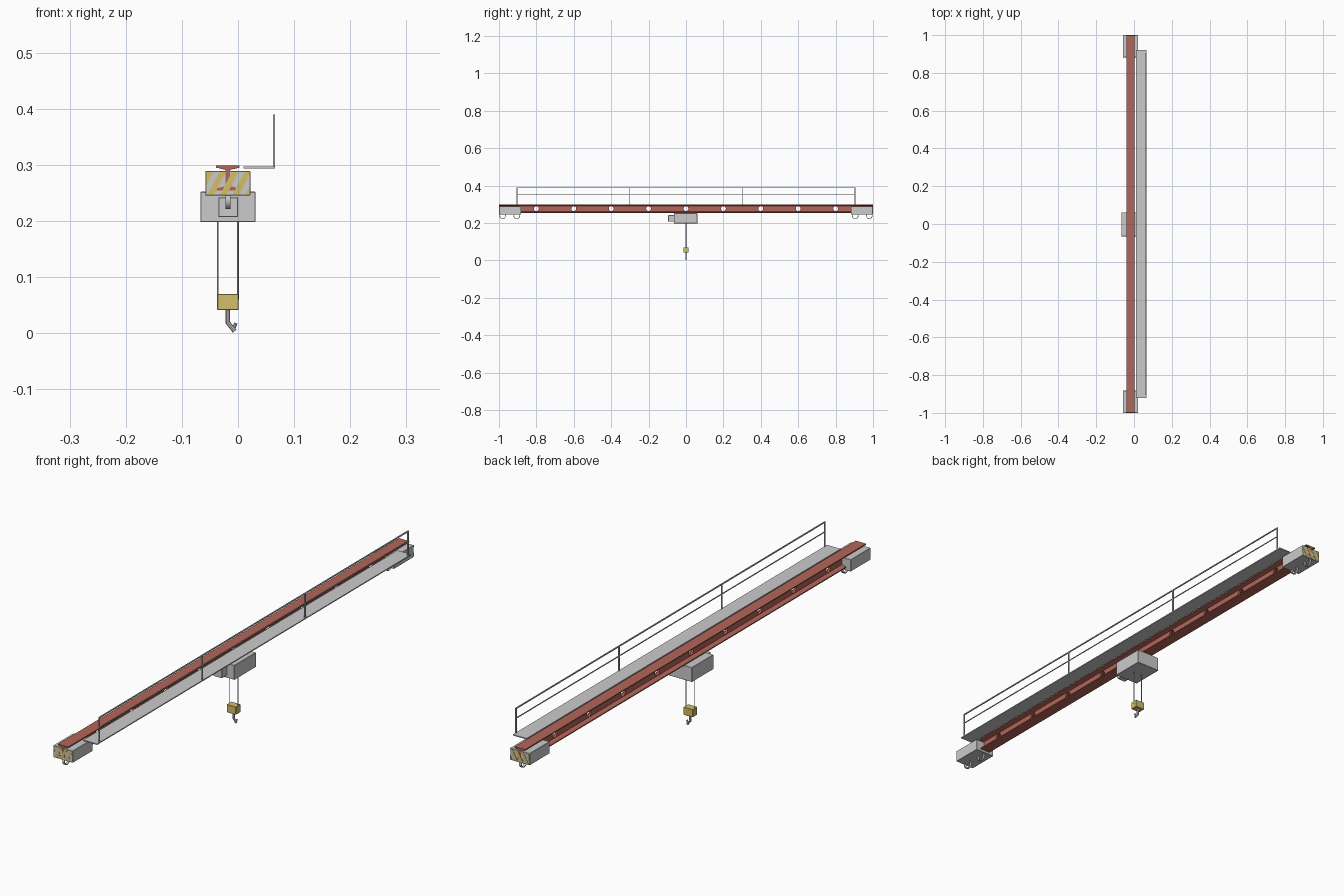
import bpy, bmesh, math
from mathutils import Vector, Matrix

if "Cube" in bpy.data.objects:
    bpy.data.objects.remove(bpy.data.objects["Cube"])


def material(name, rgb):
    m = bpy.data.materials.new(name)
    m.diffuse_color = (*rgb, 1)
    m.use_nodes = True
    m.node_tree.nodes["Principled BSDF"].inputs["Base Color"].default_value = m.diffuse_color
    return m


RED = material("girder_red", (0.45, 0.13, 0.10))
YELLOW = material("safety_yellow", (0.65, 0.52, 0.14))
CX = -0.018  # x of girder centre line


def finish(name, bm, mat=None):
    bmesh.ops.recalc_face_normals(bm, faces=bm.faces)
    me = bpy.data.meshes.new(name)
    bm.to_mesh(me)
    bm.free()
    ob = bpy.data.objects.new(name, me)
    bpy.context.collection.objects.link(ob)
    if mat:
        me.materials.append(mat)
    return ob


def box(name, x, y, z, mat=None, bevel=0):
    bm = bmesh.new()
    bmesh.ops.create_cube(bm, size=1)
    for v in bm.verts:
        for i, (lo, hi) in enumerate((x, y, z)):
            v.co[i] = lo if v.co[i] < 0 else hi
    if bevel:
        bmesh.ops.bevel(bm, geom=bm.edges[:], offset=bevel, segments=1, affect='EDGES')
    return finish(name, bm, mat)


def bar(name, a, b, r, sides=8, mat=None):
    a, b = Vector(a), Vector(b)
    d = b - a
    m = Matrix.Translation((a + b) / 2) @ d.to_track_quat('Z', 'Y').to_matrix().to_4x4()
    bm = bmesh.new()
    bmesh.ops.create_cone(bm, cap_ends=True, segments=sides, radius1=r, radius2=r,
                          depth=d.length, matrix=m)
    return finish(name, bm, mat)


def extrude_y(name, pts, y0, y1, mat=None, clip=None):
    bm = bmesh.new()
    face = bm.faces.new([bm.verts.new((x, y0, z)) for x, z in pts])
    new = bmesh.ops.extrude_face_region(bm, geom=[face])["geom"]
    bmesh.ops.translate(bm, verts=[g for g in new if isinstance(g, bmesh.types.BMVert)],
                        vec=(0, y1 - y0, 0))
    for px, nx in clip or ():
        cut = bmesh.ops.bisect_plane(bm, geom=bm.verts[:] + bm.edges[:] + bm.faces[:],
                                     plane_co=(px, 0, 0), plane_no=(nx, 0, 0), clear_outer=True)
        bmesh.ops.holes_fill(bm, edges=[e for e in bm.edges if e.is_boundary])
    return finish(name, bm, mat)


def smooth(ob):
    bpy.ops.object.select_all(action='DESELECT')
    ob.select_set(True)
    bpy.context.view_layer.objects.active = ob
    bpy.ops.object.shade_smooth_by_angle(angle=math.radians(40))


# I-beam girder with slightly tapered flanges
half = [(0.021, 0.299), (0.021, 0.295), (0.004, 0.291),
        (0.004, 0.262), (0.021, 0.258), (0.021, 0.254)]
profile = [(CX + x, z) for x, z in half] + [(CX - x, z) for x, z in reversed(half)]
girder = extrude_y("girder", profile, -0.999, 0.999, RED)

# round lightening holes through the web
bm = bmesh.new()
for i in range(-4, 5):
    m = Matrix.Translation((CX, i * 0.2, 0.2765)) @ Matrix.Rotation(math.pi / 2, 4, 'Y')
    bmesh.ops.create_cone(bm, cap_ends=True, segments=20, radius1=0.013, radius2=0.013,
                          depth=0.03, matrix=m)
cutter = finish("hole_cutter", bm)
cutter.hide_render = True
cutter.hide_set(True)
mod = girder.modifiers.new("holes", 'BOOLEAN')
mod.operation = 'DIFFERENCE'
mod.solver = 'EXACT'
mod.object = cutter
bpy.context.view_layer.objects.active = girder
bpy.ops.object.modifier_apply(modifier="holes")
bpy.data.objects.remove(cutter)

# end trucks with hazard stripes and hollow wheels
X0, X1, Z0, Z1 = -0.058, 0.022, 0.245, 0.289
for side, s in (("front", -1), ("back", 1)):
    box(f"end_truck_{side}", (X0, X1), sorted((s * 0.882, s * 0.999)), (Z0, Z1), bevel=0.001)
    for i in range(-1, 4):
        x = X0 + 0.003 + i * 0.0225
        w, slant = 0.012, 0.022
        extrude_y(f"hazard_stripe_{side}_{i + 2}",
                  [(x, Z0 + .001), (x + w, Z0 + .001), (x + w + slant, Z1 - .001), (x + slant, Z1 - .001)],
                  s * 0.998, s * 1.0, YELLOW, clip=[(X0 + .001, -1), (X1 - .001, 1)])
    for j, y in enumerate((0.905, 0.980)):
        bm = bmesh.new()
        rings = []
        for r, dx in ((0.017, -0.0045), (0.017, 0.0045), (0.014, 0.0045), (0.014, -0.0045)):
            rings.append([bm.verts.new((CX + dx, s * y + r * math.cos(k * math.tau / 24),
                                        0.238 + r * math.sin(k * math.tau / 24)))
                          for k in range(24)])
        for a in range(4):
            p, q = rings[a], rings[(a + 1) % 4]
            for k in range(24):
                n = (k + 1) % 24
                bm.faces.new((p[k], p[n], q[n], q[k]))
        smooth(finish(f"wheel_{side}_{j + 1}", bm))

# walkway and its railing
box("walkway", (0.010, 0.066), (-0.92, 0.92), (0.293, 0.297))
RX = 0.064
for i in range(4):
    y = -0.904 + i * 0.6027
    box(f"railing_post_{i + 1}", (RX - .002, RX + .002), (y - .002, y + .002), (0.295, 0.39))
box("top_rail", (RX - .002, RX + .002), (-0.906, 0.906), (0.386, 0.390))
box("middle_rail", (RX - .0015, RX + .0015), (-0.904, 0.904), (0.350, 0.353))

# hoist trolley and motor box
box("hoist_body", (-0.067, 0.031), (-0.065, 0.061), (0.198, 0.252), bevel=0.001)
box("hoist_motor", (-0.035, 0.000), (-0.095, -0.064), (0.207, 0.242), bevel=0.001)

# ropes, hook block and hook
for n, x in (("left", -0.036), ("right", 0.000)):
    bar(f"rope_{n}", (x, 0, 0.06), (x, 0, 0.2), 0.0016)
box("hook_block", (-0.037, 0.001), (-0.014, 0.014), (0.041, 0.070), YELLOW, bevel=0.001)
bar("hook_shank", (CX, 0, 0.042), (CX, 0, 0.017), 0.004)
bar("hook_bend", (CX - 0.001, 0, 0.020), (-0.006, 0, 0.0035), 0.004)
bar("hook_tip", (-0.009, 0, 0.004), (-0.004, 0, 0.018), 0.003)
